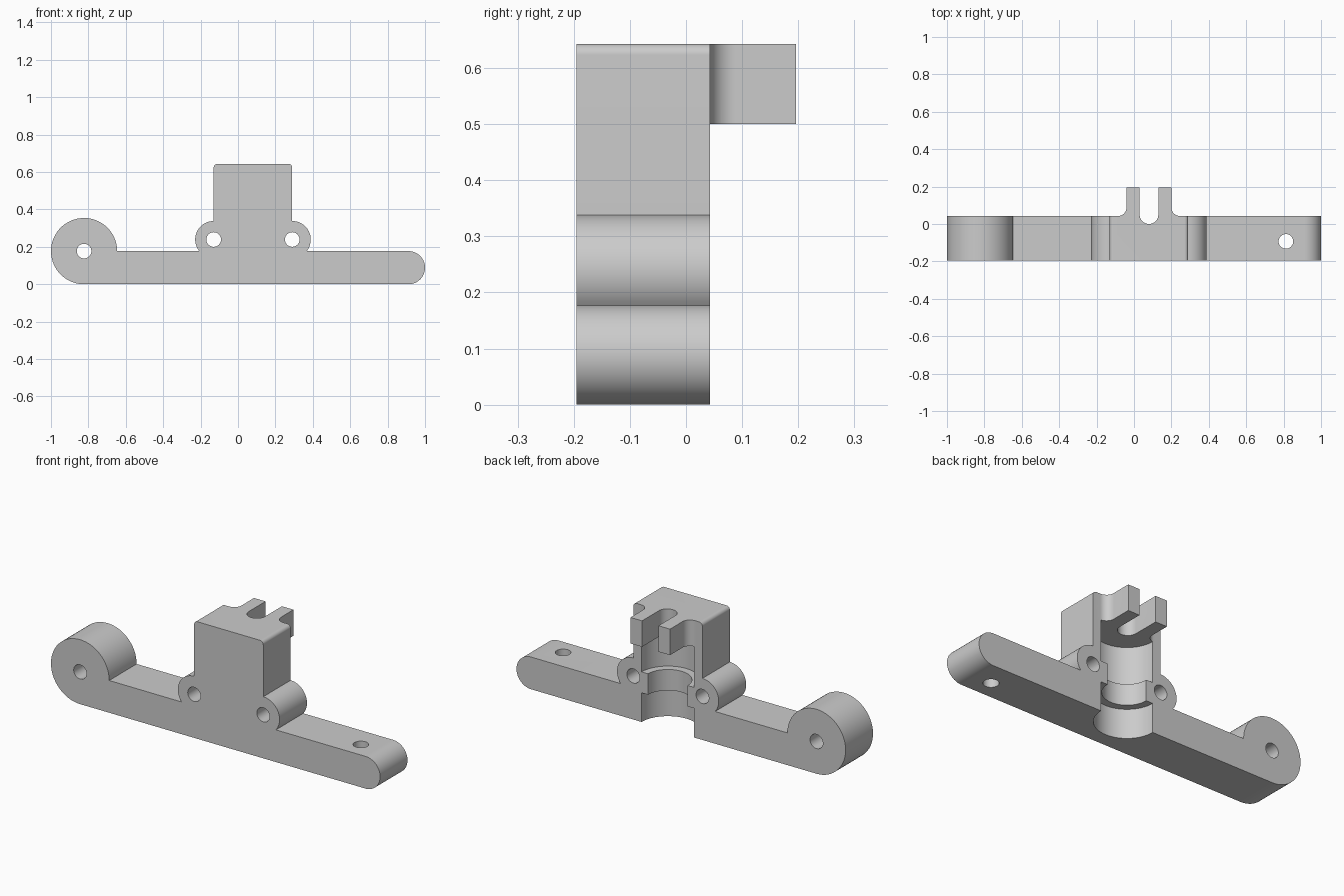
import bpy
import bmesh
from math import cos, sin, radians

cube = bpy.data.objects.get("Cube")
if cube:
    bpy.data.objects.remove(cube, do_unlink=True)

FRONT, BACK, TOP = -0.195, 0.043, 0.643
BAR = 0.177          # bar thickness and eye radius
MID = 0.08           # centre of the clamp
EAR_Z = 0.239

grey = bpy.data.materials.new("grey plastic")
grey.use_nodes = True
colour = (0.6, 0.6, 0.6, 1)
grey.diffuse_color = colour
grey.node_tree.nodes["Principled BSDF"].inputs["Base Color"].default_value = colour


def arc(u, v, r, start, end):
    """Points on an arc, about one every six degrees."""
    n = max(2, round(abs(end - start) / 6))
    angles = [radians(start + (end - start) * i / n) for i in range(n + 1)]
    return [(u + r * cos(a), v + r * sin(a)) for a in angles]


def circle(u, v, r):
    return arc(u, v, r, 0, 360)[:-1]


def prism(name, outline, low, high, axis):
    """Extrude a flat outline along y or z."""
    bm = bmesh.new()
    place = (lambda u, v, w: (u, w, v)) if axis == "y" else (lambda u, v, w: (u, v, w))
    face = bm.faces.new([bm.verts.new(place(u, v, low)) for u, v in outline])
    new = bmesh.ops.extrude_face_region(bm, geom=[face])["geom"]
    shift = place(0, 0, high - low)
    bmesh.ops.translate(bm, vec=shift, verts=[g for g in new if isinstance(g, bmesh.types.BMVert)])
    bmesh.ops.recalc_face_normals(bm, faces=bm.faces)
    mesh = bpy.data.meshes.new(name)
    bm.to_mesh(mesh)
    bm.free()
    mesh.materials.append(grey)
    obj = bpy.data.objects.new(name, mesh)
    bpy.context.collection.objects.link(obj)
    return obj


def combine(target, other, operation):
    mod = target.modifiers.new(operation.lower(), "BOOLEAN")
    mod.operation, mod.object, mod.solver = operation, other, "EXACT"
    bpy.context.view_layer.objects.active = target
    bpy.ops.object.modifier_apply(modifier=mod.name)
    bpy.data.objects.remove(other, do_unlink=True)


# Bar with rounded end, screw ears, central block and pivot eye
half = BAR / 2
outline = (arc(1 - half, half, half, -90, 90)
           + arc(0.29, EAR_Z, 0.099, -39, 90)
           + arc(0.27, TOP - 0.02, 0.02, 0, 90)
           + arc(-0.11, TOP - 0.02, 0.02, 90, 180)
           + arc(-0.13, EAR_Z, 0.099, 90, 219)
           + arc(BAR - 1, BAR, BAR, 0, 270))
body = prism("mount_body", outline, FRONT, BACK, "y")

# Forked bracket with filleted roots behind the block
fillet = 0.045
fork = ([(MID + 0.165, -0.02)]
        + arc(MID + 0.165, BACK + fillet, fillet, 270, 180)
        + [(MID + 0.12, 0.196), (MID - 0.12, 0.196)]
        + arc(MID - 0.165, BACK + fillet, fillet, 0, -90)
        + [(MID - 0.165, -0.02)])
combine(body, prism("fork", fork, 0.5, TOP, "z"), "UNION")

# Stepped half bore with a narrow neck
for radius, low, high in ((0.16, -0.1, 0.16), (0.12, 0.1, 0.3), (0.16, 0.275, 0.5)):
    combine(body, prism("bore", circle(MID, BACK, radius), low, high, "z"), "DIFFERENCE")

# Round-bottomed slot between the fork arms
slot = arc(MID, 0.05, 0.05, 180, 360) + [(MID + 0.05, 0.3), (MID - 0.05, 0.3)]
combine(body, prism("slot", slot, 0.4, 0.8, "z"), "DIFFERENCE")

# Pivot hole, two screw holes and the upright hole in the bar
for x, z in ((BAR - 1, BAR), (-0.13, EAR_Z), (0.29, EAR_Z)):
    combine(body, prism("hole", circle(x, z, 0.039), -0.4, 0.4, "y"), "DIFFERENCE")
combine(body, prism("hole", circle(0.812, -0.093, 0.039), -0.2, 0.4, "z"), "DIFFERENCE")

# Smooth curves, keep machined edges sharp
bpy.ops.object.select_all(action="DESELECT")
body.select_set(True)
bpy.context.view_layer.objects.active = body
bpy.ops.object.shade_smooth_by_angle(angle=radians(25))
